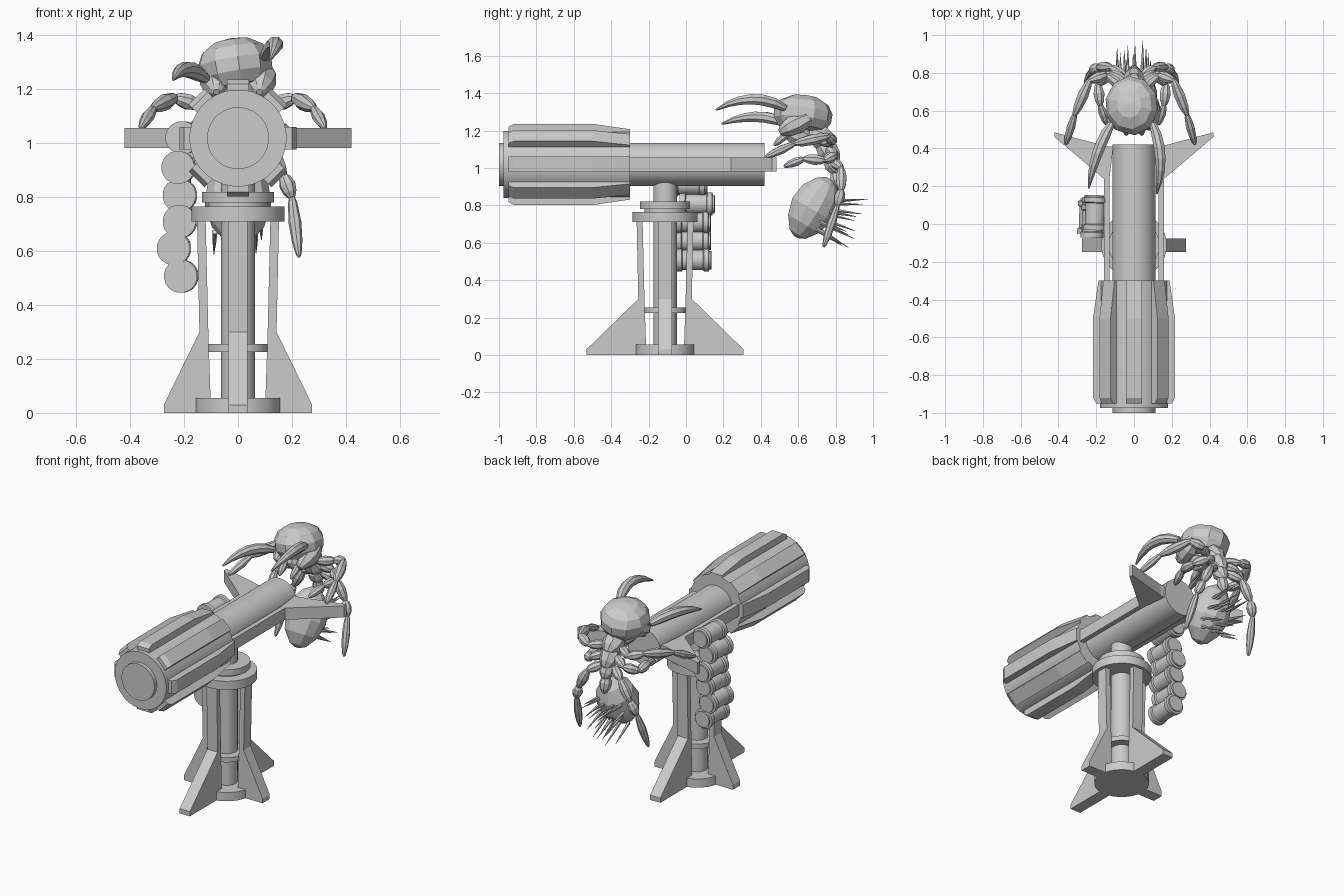
import bpy, bmesh, math, random
from mathutils import Vector as V

if "Cube" in bpy.data.objects:
    bpy.data.objects.remove(bpy.data.objects["Cube"])

random.seed(4)


def finish(name, bm, smooth=False):
    bmesh.ops.recalc_face_normals(bm, faces=bm.faces)
    me = bpy.data.meshes.new(name)
    bm.to_mesh(me)
    bm.free()
    if smooth:
        for p in me.polygons:
            p.use_smooth = True
        me.set_sharp_from_angle(angle=math.radians(35))
    ob = bpy.data.objects.new(name, me)
    bpy.context.collection.objects.link(ob)
    return ob


def skin(name, rings, smooth=False):
    """Bridge closed rings of points and cap both ends."""
    bm = bmesh.new()
    rows = [[bm.verts.new(p) for p in r] for r in rings]
    n = len(rows[0])
    for a, b in zip(rows, rows[1:]):
        for i in range(n):
            bm.faces.new((a[i], a[(i + 1) % n], b[(i + 1) % n], b[i]))
    bm.faces.new(rows[0])
    bm.faces.new(rows[-1])
    return finish(name, bm, smooth)


def ring(c, axis, r, n):
    q = V(axis).to_track_quat('Z', 'Y')
    return [V(c) + q @ V((r * math.cos(t), r * math.sin(t), 0))
            for t in (2 * math.pi * (i + .5) / n for i in range(n))]


def lathe(name, origin, axis, prof, n=28, smooth=True):
    """Turned part: prof is (distance along axis, radius)."""
    ax = V(axis).normalized()
    return skin(name, [ring(V(origin) + ax * d, ax, r, n) for d, r in prof], smooth)


def blob(name, a, b, r, n=8):
    """Faceted spindle between two points."""
    a, b = V(a), V(b)
    L = (b - a).length
    shape = ((0, .3), (.15, .72), (.45, 1), (.75, .82), (.95, .45), (1, .2))
    return lathe(name, a, b - a, [(t * L, r * k) for t, k in shape], n, False)


def plate(name, pts, thick):
    """Flat outline extruded by the vector thick, centred on the outline."""
    h = V(thick) / 2
    return skin(name, [[V(p) - h for p in pts], [V(p) + h for p in pts]])


# Pedestal
PY = -.112
lathe("pedestal_post", (0, PY, 0), (0, 0, 1), [(.01, .063), (.93, .063)])
for nm, z0, z1, r in (("base_disc", 0, .055, .16), ("post_collar", .225, .255, .115),
                      ("top_disc", .71, .765, .174), ("swivel_disc", .78, .82, .135)):
    lathe(nm, (0, PY, 0), (0, 0, 1), [(z0, r), (z1, r)])
lathe("swivel_core", (0, PY, 0), (0, 0, 1), [(.76, .11), (.785, .11)])

# Pedestal fins: long ones fore and aft, short ones at the sides
for s in (-1, 1):
    for nm, reach, d in (("side_fin", .275, V((s, 0, 0))), ("long_fin", .42, V((0, s, 0)))):
        prof = [(.152, .715), (.143, .3), (reach, .03), (reach, 0),
                (.1, 0), (.11, .3), (.12, .715)]
        plate(nm, [V((0, PY, z)) + d * r for r, z in prof], V((d.y, d.x, 0)) * .072)

# Gun
GZ = 1.019
lathe("gun_barrel", (0, 0, GZ), (0, 1, 0), [(-.35, .115), (.42, .115)])
lathe("gun_jacket", (0, 0, GZ), (0, 1, 0),
      [(-1, .115), (-.975, .115), (-.975, .18), (-.3, .18)], 32)
for i in range(8):
    t = i * math.pi / 4
    out, side = V((math.cos(t), 0, math.sin(t))), V((-math.sin(t), 0, math.cos(t)))
    prof = [(.15, -.95), (.2, -.95), (.217, -.92), (.217, -.5), (.188, -.3), (.15, -.3)]
    plate("jacket_rib", [V((0, y, GZ)) + out * r for r, y in prof], side * .083)

# Side rails flaring into rear wings
for s in (-1, 1):
    prof = [(.16, -.32), (.16, .24), (.42, .46), (.42, .485), (.14, .41),
            (.11, .41), (.13, .24), (.13, -.32)]
    # split into convex rail and wing
    plate("side_rail", [(s * prof[i][0], prof[i][1], GZ) for i in (0, 1, 6, 7)], (0, 0, .074))
    plate("rear_wing", [(s * prof[i][0], prof[i][1], GZ) for i in (1, 2, 3, 4, 5, 6)], (0, 0, .074))

# Hanging belt of shells
for x, y, z in ((-.205, .06, 1.02), (-.22, .02, .91), (-.215, .06, .807),
                (-.215, .04, .71), (-.237, .04, .61), (-.21, .042, .507)):
    lathe("shell", (x, y, z), (0.03, 1, 0),
          [(-.093, .047), (-.093, .062), (-.065, .062), (-.06, .054), (.05, .054),
           (.055, .062), (.08, .062), (.083, .05), (.093, .05)], 20)

# Insect head, slightly rolled, flattened underneath
bm = bmesh.new()
bmesh.ops.create_uvsphere(bm, u_segments=10, v_segments=7, radius=1)
for v in bm.verts:
    c = v.co
    c.z = max(c.z, -.72)
    w = 1 + .1 * max(0, c.z)
    v.co = V((c.x * .142 * w, c.y * .158 * w, c.z * .112))
head = finish("insect_head", bm)
head.location = (-.01, .625, 1.28)
head.rotation_euler = (-.12, -.15, .1)
blob("mouth", (-.01, .53, 1.2), (0, .68, 1.15), .065)
for s in (-1, 1):
    blob("cheek", (s * .09, .68, 1.28), (s * .08, .5, 1.19), .06)
    blob("palp", (s * .05, .56, 1.2), (s * .04, .47, 1.12), .022)


# Curved jaws
def jaw(name, p, q, e):
    p, q, e = V(p), V(q), V(e)
    rings = []
    for i, k in enumerate((.6, .95, 1, .95, .8, .55, .15)):
        t = i / 6
        c = p * (1 - t) ** 2 + q * 2 * t * (1 - t) + e * t * t
        rings.append(ring(c, (q - p) * (1 - t) + (e - q) * t, .031 * k, 8))
    skin(name, rings)


jaw("right_jaw", (.10, .53, 1.32), (.17, .35, 1.42), (.12, .16, 1.31))
jaw("left_jaw", (-.12, .53, 1.24), (-.21, .38, 1.31), (-.24, .19, 1.235))

# Thorax, waist
for a, b, r in (((0, .66, 1.2), (0, .79, 1.12), .068),
                ((0, .71, 1.15), (0, .81, 1.03), .062),
                ((0, .75, 1.06), (0, .82, .97), .048),
                ((0, .79, .99), (0, .82, .88), .036)):
    blob("thorax_segment", a, b, r)

# Abdomen with rear spines
lathe("abdomen", (0, .765, .935), (0, -.5, -.86),
      [(-.008, .02), (.02, .065), (.09, .112), (.18, .126), (.27, .1), (.335, .05), (.352, .012)],
      12, False)
for i in range(5):
    for j in range(4):
        x = -.08 + i * .038 + random.uniform(-.012, .012)
        z = .82 - j * .05 + random.uniform(-.015, .015)
        base = V((x, .77 - (.82 - z) * .5, z))
        d = V((x * .25, 1, (z - .81) * 4.5))
        L = random.uniform(.14, .21)
        lathe("spine", base, d, [(0, .011), (L * .5, .007), (L, .001)], 5, False)

# Legs as chains of spindles
LEGS = {"front_leg": ((.05, .72, 1.14), (.13, .79, 1.14), (.21, .76, 1.17),
                      (.28, .58, 1.13), (.32, .43, 1.06)),
        "middle_leg": ((.04, .76, 1.1), (.11, .8, 1.07), (.17, .74, 1.04),
                       (.16, .63, 1.05), (.13, .53, 1.01)),
        "rear_leg": ((.04, .78, 1.04), (.11, .83, 1.0), (.17, .83, .88),
                     (.2, .81, .8), (.225, .74, .59))}
for nm, pts in LEGS.items():
    for s in (-1, 1):
        w = 1.12 if s < 0 else 1
        P = [V((s * w * x, y, z)) for x, y, z in pts]
        for k, (a, b) in enumerate(zip(P, P[1:])):
            e = (b - a) * .06
            blob(nm, a - e, b + e, (.03, .031, .031, .024)[k])
